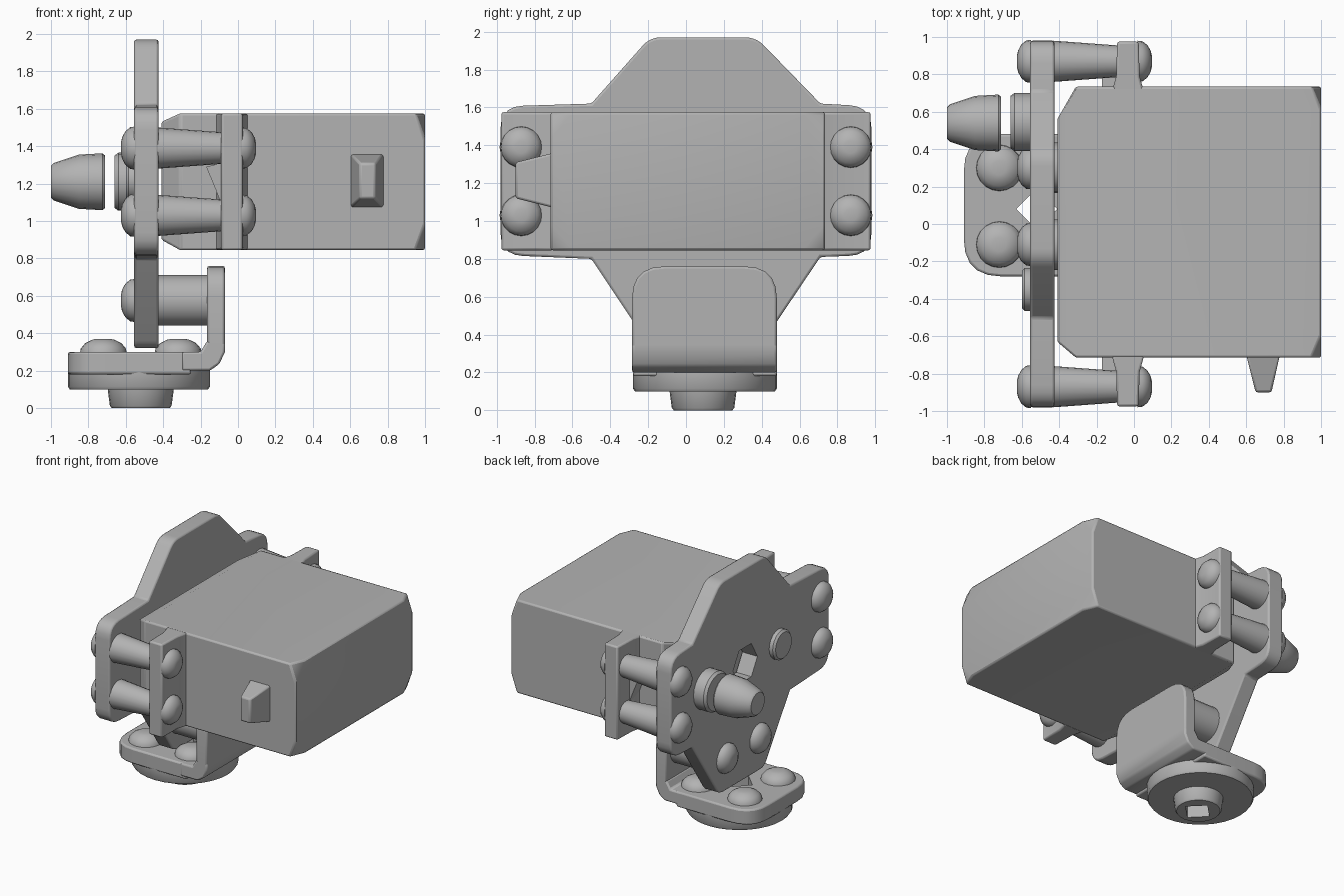
import bpy, bmesh, math
from mathutils import Vector

if "Cube" in bpy.data.objects:
    bpy.data.objects.remove(bpy.data.objects["Cube"])

grey = bpy.data.materials.new("plain grey")
grey.diffuse_color = (0.45, 0.45, 0.45, 1)
grey.use_nodes = True
grey.node_tree.nodes["Principled BSDF"].inputs["Base Color"].default_value = grey.diffuse_color


def finish(name, bm, bevel=0.0):
    bmesh.ops.recalc_face_normals(bm, faces=bm.faces[:])
    mesh = bpy.data.meshes.new(name)
    bm.to_mesh(mesh)
    bm.free()
    ob = bpy.data.objects.new(name, mesh)
    bpy.context.collection.objects.link(ob)
    mesh.materials.append(grey)
    if bevel:
        m = ob.modifiers.new("edge", 'BEVEL')
        m.width, m.segments, m.limit_method = bevel, 2, 'ANGLE'
    return ob


def place(axis, t, u, v):
    """Point at t along axis; u, v are the other two coordinates in order."""
    return Vector({'X': (t, u, v), 'Y': (u, t, v), 'Z': (u, v, t)}[axis])


def rounded(pts):
    """Points are (u, v) or (u, v, radius) for a rounded corner."""
    out = []
    for i, p in enumerate(pts):
        c = Vector(p[:2])
        if len(p) == 2:
            out.append(c)
            continue
        a = c + (Vector(pts[i - 1][:2]) - c).normalized() * p[2]
        b = c + (Vector(pts[(i + 1) % len(pts)][:2]) - c).normalized() * p[2]
        for k in range(6):
            t = k / 5
            out.append(a * (1 - t) ** 2 + c * 2 * t * (1 - t) + b * t * t)
    return out


def prism(name, axis, pts, a, b, bevel=0.012):
    bm = bmesh.new()
    pts = rounded(pts)
    low = [bm.verts.new(place(axis, a, *p)) for p in pts]
    high = [bm.verts.new(place(axis, b, *p)) for p in pts]
    bm.faces.new(low)
    bm.faces.new(high)
    for i in range(len(pts)):
        bm.faces.new((low[i - 1], low[i], high[i], high[i - 1]))
    return finish(name, bm, bevel)


def lathe(name, axis, u, v, profile, n=20):
    """Turned part with a profile of (position, radius)."""
    bm = bmesh.new()
    rings = [[bm.verts.new(place(axis, t, u + r * math.cos(2 * math.pi * k / n),
                                 v + r * math.sin(2 * math.pi * k / n)))
              for k in range(n)] for t, r in profile]
    bm.faces.new(rings[0])
    bm.faces.new(rings[-1])
    for p, q in zip(rings, rings[1:]):
        for k in range(n):
            bm.faces.new((p[k - 1], p[k], q[k], q[k - 1]))
    return finish(name, bm)


def dome(name, axis, u, v, base, height, r):
    prof = [(0, 1), (0.35, 0.97), (0.7, 0.78), (0.93, 0.5), (1, 0.3)]
    return lathe(name, axis, u, v, [(base + height * t, r * k) for t, k in prof])


def hull(name, pts, bevel=0.012):
    bm = bmesh.new()
    for p in pts:
        bm.verts.new(p)
    bmesh.ops.convex_hull(bm, input=bm.verts[:])
    bmesh.ops.dissolve_limit(bm, angle_limit=0.01, verts=bm.verts[:], edges=bm.edges[:])
    return finish(name, bm, bevel)


def cut(target, cutter):
    cutter.hide_render = True
    cutter.hide_viewport = True
    m = target.modifiers.new("hole", 'BOOLEAN')
    m.operation, m.object, m.solver = 'DIFFERENCE', cutter, 'EXACT'


# Motor body with chamfered ends
pts = []
for y, yi, ys in ((-0.715, -0.63, 1), (0.735, 0.56, -1)):
    for z, zi, zs in ((0.845, 0.9, 1), (1.575, 1.53, -1)):
        pts += [(-0.31, y, z), (-0.41, yi, zi),
                (0.95, y, z), (1.0, y + ys * 0.12, z), (1.0, y, z + zs * 0.14)]
hull("motor_body", pts)

# Tapered lug on the front of the motor
hull("front_lug", [(x, y, z) for y, xs, zs in
                   ((-0.70, (0.6, 0.78), (1.07, 1.36)), (-0.9, (0.65, 0.735), (1.12, 1.31)))
                   for x in xs for z in zs])

# Mounting plate
plate = prism("mounting_plate", 'X', [
    (-0.19, 1.97, 0.06), (0.37, 1.97, 0.06), (0.71, 1.62), (0.98, 1.605, 0.12),
    (0.98, 0.82, 0.12), (0.71, 0.81), (0.38, 0.32, 0.05), (-0.18, 0.32, 0.05),
    (-0.5, 0.8), (-0.98, 0.82, 0.12), (-0.98, 1.605, 0.12), (-0.5, 1.62)],
    -0.555, -0.425)
hex_cutter = lathe("hex_hole_cutter", 'X', 0.06, 1.22, [(-0.7, 0.15), (-0.3, 0.15)], 6)
cut(plate, hex_cutter)

# Output shaft, collar and plug
lathe("shaft_collar", 'X', 0.545, 1.21, [(-0.43, 0.155), (-0.64, 0.155), (-0.66, 0.14)])
lathe("tapered_plug", 'X', 0.54, 1.21,
      [(-0.71, 0.14), (-0.725, 0.152), (-0.85, 0.145), (-0.985, 0.1), (-1.0, 0.085)])
lathe("small_boss", 'X', -0.35, 1.22, [(-0.43, 0.115), (-0.585, 0.115), (-0.6, 0.1)])

# Side flanges, standoffs and screws
for s, side in ((1, "back"), (-1, "front")):
    prism(side + "_flange", 'Z', [(-0.12, s * 0.7), (-0.095, s * 0.79), (-0.09, s * 0.975),
                                  (0.025, s * 0.975), (0.03, s * 0.79), (0.055, s * 0.7)],
          0.845, 1.575)
    prism(side + "_gusset", 'Y', [(-0.17, 1.29), (-0.09, 1.31), (-0.09, 1.09), (-0.12, 1.17)],
          s * 0.71, s * 0.83, 0)
    for z, level in ((1.39, "upper"), (1.03, "lower")):
        tag = "_" + side + "_" + level
        lathe("standoff" + tag, 'X', s * 0.87, z, [(-0.43, 0.11), (-0.09, 0.085)])
        dome("outer_screw" + tag, 'X', s * 0.87, z, -0.55, -0.075, 0.115)
        dome("flange_screw" + tag, 'X', s * 0.87, z, 0.02, 0.075, 0.11)

# Lower bracket: leg, elbow and foot plate
prism("bracket_leg", 'X', [(-0.285, 0.33), (0.48, 0.33), (0.48, 0.76, 0.17),
                           (-0.285, 0.76, 0.17)], -0.165, -0.07)
prism("bracket_elbow", 'Y', [(-0.3, 0.2), (-0.15, 0.2), (-0.1, 0.235), (-0.07, 0.3),
                             (-0.07, 0.36), (-0.165, 0.36), (-0.2, 0.3), (-0.3, 0.3)],
      -0.285, 0.48)
foot = prism("foot_plate", 'Z', [(-0.25, -0.28), (-0.25, 0.48), (-0.91, 0.48, 0.2),
                                 (-0.91, -0.28, 0.2)], 0.18, 0.3)
disc = lathe("foot_disc", 'Z', -0.53, 0.1, [(0.1, 0.37), (0.115, 0.38), (0.2, 0.38)], 32)
hub = lathe("foot_hub", 'Z', -0.52, 0.09, [(0.0, 0.155), (0.012, 0.165), (0.11, 0.178)], 24)
hole = lathe("square_hole_cutter", 'Z', -0.52, 0.08, [(-0.1, 0.11), (0.5, 0.11)], 4)
for part in (foot, disc, hub):
    cut(part, hole)

# Bracket standoffs and screws
for y, side in ((0.3, "back"), (-0.11, "front")):
    lathe("bracket_standoff_" + side, 'X', y, 0.575, [(-0.43, 0.135), (-0.16, 0.135)])
    dome("bracket_screw_" + side, 'X', y, 0.575, -0.55, -0.075, 0.115)
    for x, end in ((-0.72, "outer"), (-0.32, "inner")):
        dome("foot_screw_%s_%s" % (side, end), 'Z', x, y, 0.29, 0.08, 0.125)

# Smooth round surfaces, keep edges sharp
for ob in bpy.data.objects:
    if not ob.hide_viewport:
        ob.select_set(True)
        bpy.context.view_layer.objects.active = ob
bpy.ops.object.shade_smooth_by_angle(angle=math.radians(35))
